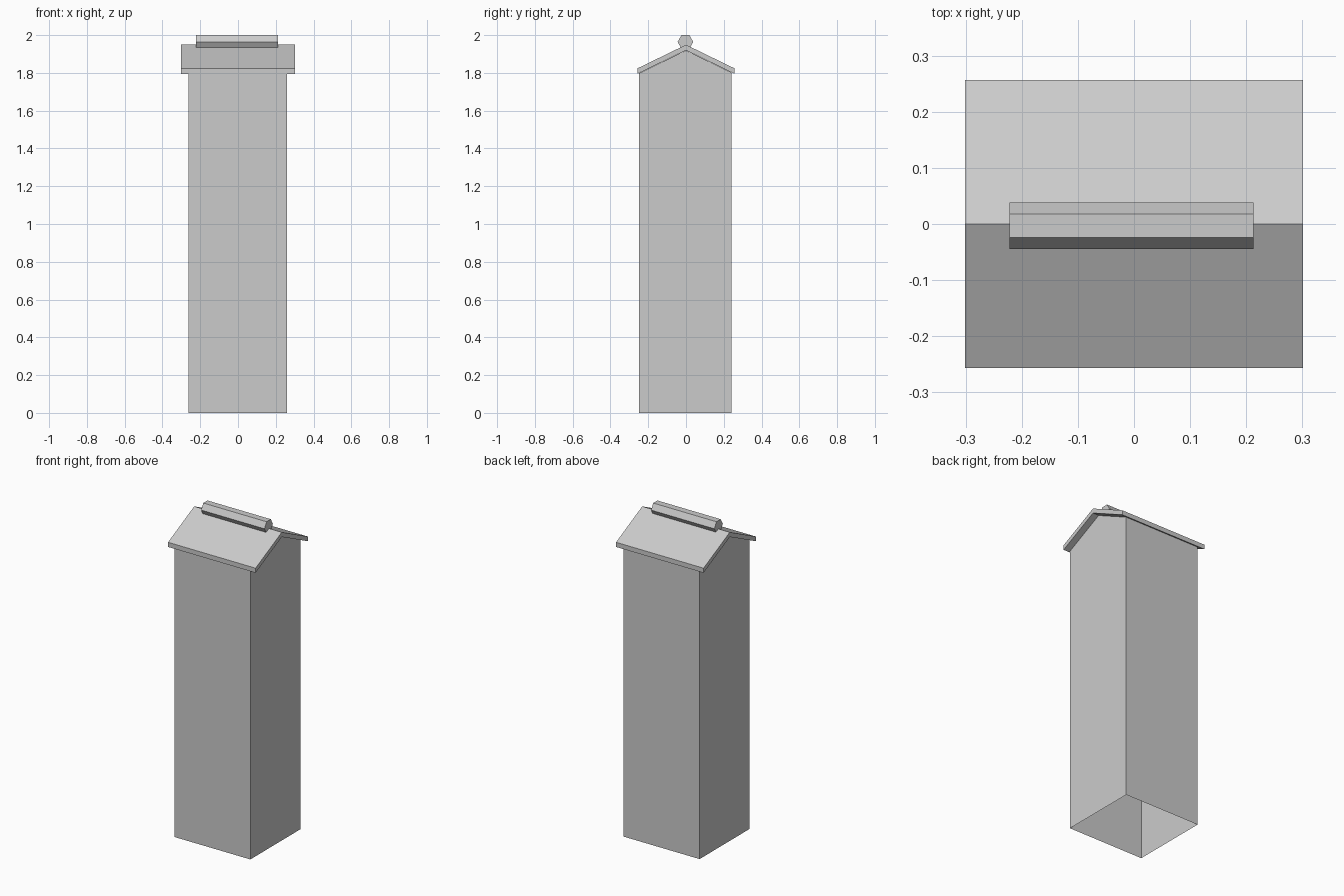
import bpy
from math import sin, cos, pi

cube = bpy.data.objects.get("Cube")
if cube:
    bpy.data.objects.remove(cube, do_unlink=True)

grey = bpy.data.materials.new("plain grey")
grey.use_nodes = True
colour = (0.6, 0.6, 0.6, 1)
grey.diffuse_color = colour
grey.node_tree.nodes["Principled BSDF"].inputs["Base Color"].default_value = colour


def extrude_x(name, profile, x0, x1, open_edge=None):
    """Extrude a (y, z) profile, listed anticlockwise, along x; one side may stay open."""
    n = len(profile)
    verts = [(x, y, z) for x in (x0, x1) for y, z in profile]
    faces = [tuple(reversed(range(n))), tuple(range(n, 2 * n))]
    for i in range(n):
        if i != open_edge:
            j = (i + 1) % n
            faces.append((i, j, n + j, n + i))
    mesh = bpy.data.meshes.new(name)
    mesh.from_pydata(verts, [], faces)
    mesh.materials.append(grey)
    obj = bpy.data.objects.new(name, mesh)
    bpy.context.collection.objects.link(obj)
    return obj


# Tall hollow shaft with gable ends, open at the bottom
extrude_x("shaft_walls",
          [(-0.25, 0), (0.242, 0), (0.242, 1.801), (0, 1.919), (-0.25, 1.797)],
          -0.263, 0.26, open_edge=0)

# Pitched roof slab overhanging the shaft
extrude_x("gable_roof",
          [(-0.257, 1.795), (0, 1.92), (0.257, 1.795),
           (0.257, 1.824), (0, 1.949), (-0.257, 1.824)],
          -0.301, 0.301)

# Six-sided bar lying along the ridge
radius = 0.0415
extrude_x("ridge_bar",
          [(-0.003 + radius * cos(i * pi / 3), 1.964 + radius * sin(i * pi / 3))
           for i in range(6)],
          -0.222, 0.213)
